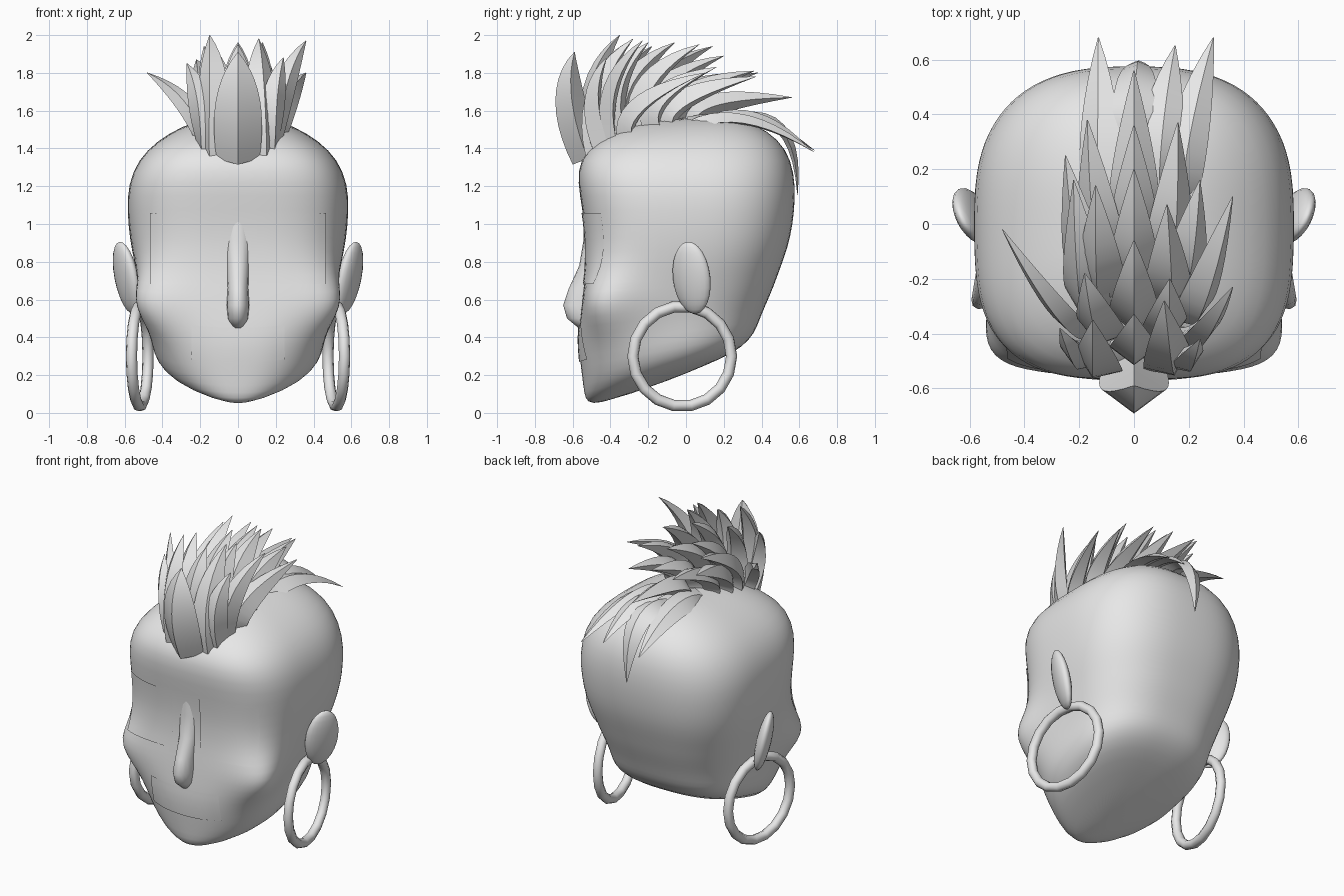
import bpy, bmesh, math
from mathutils import Vector, Matrix

cube = bpy.data.objects.get("Cube")
if cube:
    bpy.data.objects.remove(cube, do_unlink=True)

grey = bpy.data.materials.new("plain grey")
grey.use_nodes = True
grey.diffuse_color = (0.8, 0.8, 0.8, 1)
grey.node_tree.nodes["Principled BSDF"].inputs["Base Color"].default_value = grey.diffuse_color


def finish(name, bm, angle=40):
    bmesh.ops.recalc_face_normals(bm, faces=bm.faces)
    mesh = bpy.data.meshes.new(name)
    bm.to_mesh(mesh)
    bm.free()
    mesh.materials.append(grey)
    obj = bpy.data.objects.new(name, mesh)
    bpy.context.collection.objects.link(obj)
    bpy.ops.object.select_all(action="DESELECT")
    obj.select_set(True)
    bpy.context.view_layer.objects.active = obj
    bpy.ops.object.shade_smooth_by_angle(angle=math.radians(angle))
    return obj


def bridge(bm, rings):
    """Skin a list of vertex rings and close both ends."""
    n = len(rings[0])
    for a, b in zip(rings, rings[1:]):
        for i in range(n):
            j = (i + 1) % n
            bm.faces.new((a[i], a[j], b[j], b[i]))
    bm.faces.new(rings[0])
    bm.faces.new(rings[-1])


def power(v, e):
    return math.copysign(abs(v) ** e, v)


def loft(rows, sides, front_square, back_square, warp=None):
    """Rows hold front z, back z, half width, front y, back y."""
    bm = bmesh.new()
    rings = []
    for zf, zb, w, yf, yb in rows:
        ring = []
        for i in range(sides):
            a = math.tau * i / sides
            e = 2 / (back_square if math.sin(a) > 0 else front_square(zf))
            s = power(math.sin(a), e)
            t = (s + 1) / 2
            p = Vector((w * power(math.cos(a), e), yf + (yb - yf) * t, zf + (zb - zf) * t))
            ring.append(bm.verts.new(warp(p) if warp else p))
        rings.append(ring)
    bridge(bm, rings)
    return bm


def cheeks(p):
    """Push the cheeks out to the sides and front."""
    side = math.copysign(1, p.x)
    d = Vector((abs(p.x), p.y, p.z)) - Vector((0.46, -0.43, 0.57))
    g = math.exp(-(d.x / 0.2) ** 2 - (d.y / 0.19) ** 2 - (d.z / 0.16) ** 2)
    return p + Vector((side * 0.1 * g, -0.06 * g, 0))


# Head
head_rows = [
    (0.045, 0.16, 0.06, -0.46, -0.12), (0.055, 0.25, 0.22, -0.525, 0.10),
    (0.10, 0.32, 0.36, -0.54, 0.26), (0.19, 0.39, 0.435, -0.55, 0.34),
    (0.30, 0.45, 0.455, -0.565, 0.375), (0.40, 0.52, 0.465, -0.57, 0.40),
    (0.50, 0.60, 0.485, -0.56, 0.435), (0.59, 0.67, 0.505, -0.55, 0.465),
    (0.68, 0.74, 0.525, -0.54, 0.49), (0.78, 0.82, 0.55, -0.53, 0.52),
    (0.92, 0.93, 0.575, -0.53, 0.555), (1.08, 1.07, 0.588, -0.55, 0.575),
    (1.22, 1.20, 0.582, -0.575, 0.58), (1.34, 1.34, 0.53, -0.565, 0.56),
    (1.43, 1.45, 0.43, -0.48, 0.49), (1.50, 1.53, 0.30, -0.36, 0.37),
    (1.56, 1.57, 0.15, -0.17, 0.22)]
head_bm = loft(head_rows, 44, lambda z: 2.1 + 1.1 * min(1, max(0, z - 0.1) * 2), 2.65, cheeks)
head = finish("head", head_bm, 180)
head.modifiers.new("smooth", "SUBSURF").levels = 1

# Nose
nose_rows = [(z, z, w, y, -0.45) for z, w, y in (
    (1.12, 0.06, -0.54), (0.92, 0.07, -0.542), (0.78, 0.06, -0.565), (0.66, 0.055, -0.62),
    (0.57, 0.06, -0.65), (0.50, 0.055, -0.63), (0.45, 0.035, -0.57))]
finish("nose", loft(nose_rows, 16, lambda z: 2, 2), 60)


# Mouth and eye plates, laid onto the face
def plate(name, x, z, w, h, sag=0):
    bm = bmesh.new()
    bmesh.ops.create_grid(bm, x_segments=12, y_segments=8, size=1)
    for v in bm.verts:
        v.co = Vector((x + w * v.co.x, -0.9, z + h * v.co.y - sag * (1 - v.co.x ** 2)))
    obj = finish(name, bm)
    wrap = obj.modifiers.new("lay on face", "SHRINKWRAP")
    wrap.target = head
    wrap.wrap_method = "PROJECT"
    wrap.use_project_y = True
    wrap.use_positive_direction = wrap.use_negative_direction = True
    wrap.wrap_mode = "ABOVE_SURFACE"
    wrap.offset = 0.007


plate("mouth_plate", 0, 0.375, 0.245, 0.09, 0.015)

# Ears, hoops and eye plates on both sides
for side, label in ((1, "left"), (-1, "right")):
    plate(label + "_eye_plate", side * 0.28, 0.87, 0.18, 0.19)

    bm = bmesh.new()
    bmesh.ops.create_uvsphere(bm, u_segments=20, v_segments=12, radius=1)
    turn = Matrix.Rotation(side * math.radians(-27), 4, "Z") @ Matrix.Rotation(side * math.radians(12), 4, "Y")
    place = Matrix.Translation((side * 0.59, 0.03, 0.715))
    bm.transform(place @ turn @ Matrix.Diagonal((0.045, 0.11, 0.195, 1)))
    finish(label + "_ear", bm, 60)

    bm = bmesh.new()
    rings = []
    for i in range(18):
        a = math.tau * i / 18
        out = Vector((0, math.cos(a), math.sin(a)))
        ring = []
        for j in range(8):
            b = math.tau * j / 8
            ring.append(bm.verts.new(out * (0.265 + 0.03 * math.cos(b)) + Vector((0.03 * math.sin(b), 0, 0))))
        rings.append(ring)
    for a, b in zip(rings, rings[1:] + rings[:1]):
        for j in range(8):
            bm.faces.new((a[j], a[j - 1], b[j - 1], b[j]))
    bm.transform(Matrix.Translation((side * 0.52, -0.02, 0.3)) @ Matrix.Rotation(side * math.radians(9.5), 4, "Z"))
    finish(label + "_hoop", bm, 60)


# Hair: curved, ridged, tapering locks
def lock(name, bx, by, tip, width, bow=0.1, ridge=0.75):
    base = Vector((bx, by, 1.54 - 1.1 * max(0, -by - 0.1) ** 2 - 0.8 * bx * bx))
    tip = Vector(tip)
    mid = base.lerp(tip, 0.2)
    mid.y -= bow
    mid.z = max(base.z + 0.6 * (tip.z - base.z), base.z + 0.12)
    outward = Vector((2 * bx, -5 * bow, 0.6))
    bm = bmesh.new()
    rings = []
    steps = 10
    for i in range(steps + 1):
        t = i / steps
        p = base * (1 - t) ** 2 + mid * 2 * t * (1 - t) + tip * t * t
        along = ((mid - base) * (1 - t) + (tip - mid) * t).normalized()
        n = (outward - along * outward.dot(along)).normalized()
        b = along.cross(n)
        w = width * (0.8 + 0.7 * t) * (1 - t ** 1.8) + 0.002
        rings.append([bm.verts.new(p + q) for q in (b * w, n * w * ridge, -b * w, -n * w * ridge * 0.8)])
    bridge(bm, rings)
    finish(name, bm, 35)


lock("front_lock", 0, -0.52, (0, -0.59, 1.91), 0.14, 0.12)

locks = [
    # fringe
    (-0.12, -0.48, -0.15, -0.35, 2.0, 0.1), (0.12, -0.48, 0.11, -0.28, 1.98, 0.1),
    (-0.16, -0.45, -0.27, -0.38, 1.85, 0.08), (0.16, -0.45, 0.24, -0.42, 1.88, 0.08),
    (0.18, -0.40, 0.36, -0.23, 1.97, 0.075), (-0.17, -0.38, -0.48, -0.02, 1.80, 0.06),
    (0, -0.42, 0, -0.33, 1.95, 0.1),
    # crown
    (-0.10, -0.36, -0.18, -0.18, 1.94, 0.1), (0.10, -0.36, 0.13, -0.20, 1.96, 0.1),
    (0, -0.32, 0, -0.06, 1.96, 0.1), (0.19, -0.32, 0.36, 0.10, 1.80, 0.085),
    (0.12, -0.25, 0.12, 0.07, 1.95, 0.1), (-0.16, -0.28, -0.22, 0.16, 1.87, 0.1),
    (-0.11, -0.22, -0.14, 0.14, 1.94, 0.1), (-0.15, -0.18, -0.25, 0.25, 1.80, 0.1),
    (0, -0.18, 0, 0.20, 1.89, 0.1), (0.16, -0.18, 0.24, 0.16, 1.83, 0.1),
    # back
    (-0.11, -0.10, -0.17, 0.38, 1.80, 0.1), (0.12, -0.10, 0.16, 0.37, 1.78, 0.1),
    (0, -0.05, 0, 0.36, 1.81, 0.1), (0, 0.05, 0, 0.56, 1.67, 0.1)]
for bx, by, tx, ty, tz, width in locks:
    lock("hair_lock", bx, by, (tx, ty, tz), width)

# Locks falling down the back of the head
for bx, by, tx, ty, tz, bow in ((-0.12, 0.02, -0.13, 0.68, 1.39, -0.15), (0.15, 0.02, 0.29, 0.68, 1.38, -0.15),
                                (0.08, 0.10, 0.15, 0.65, 1.40, -0.15), (0, 0.22, 0.02, 0.59, 1.15, -0.3)):
    lock("nape_lock", bx, by, (tx, ty, tz), 0.09, bow, 0.4)
